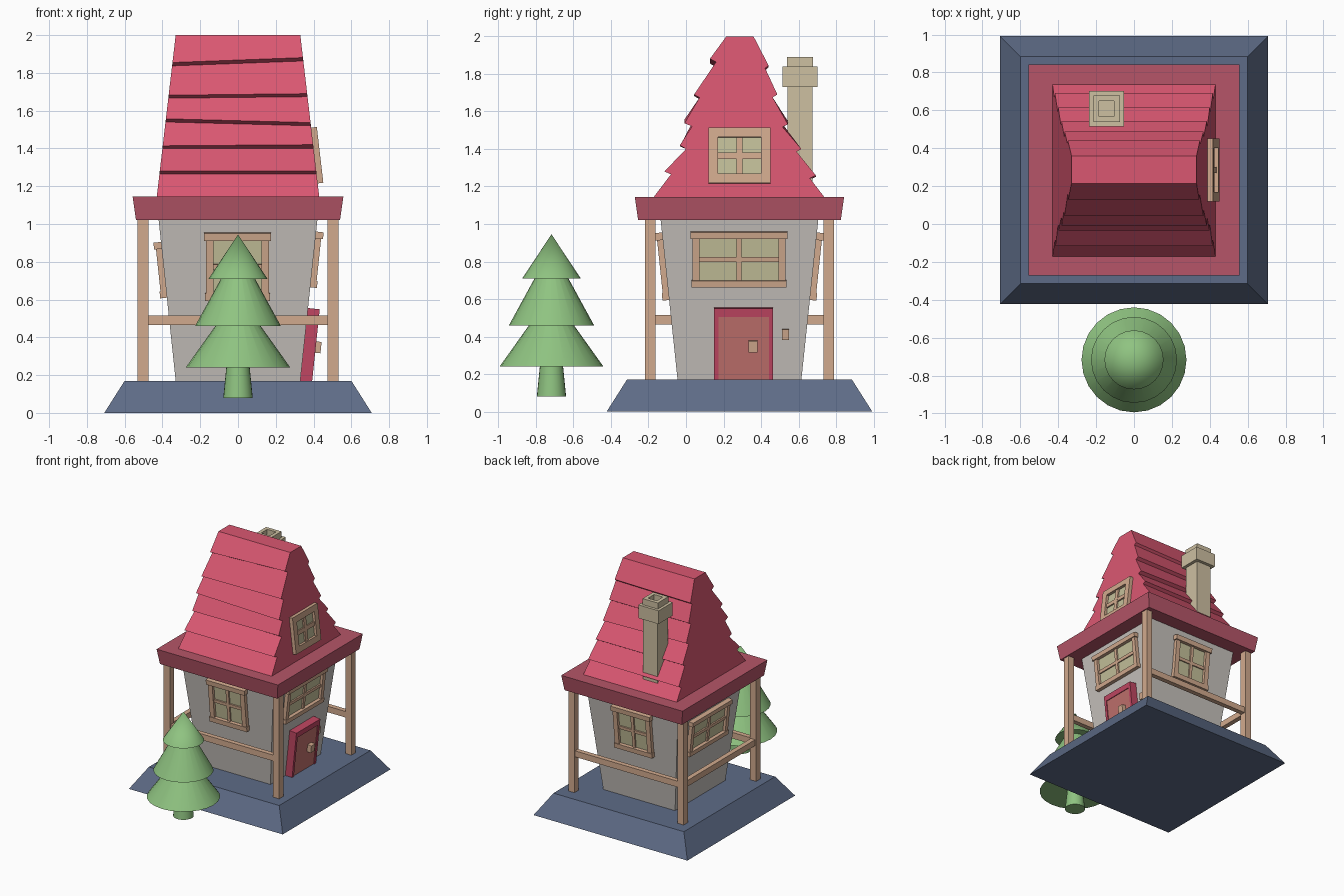
import bpy, bmesh, math
from mathutils import Matrix, Vector

if "Cube" in bpy.data.objects:
    bpy.data.objects.remove(bpy.data.objects["Cube"])

CY = 0.285  # house centre in y


def mat(name, r, g, b):
    m = bpy.data.materials.new(name)
    m.diffuse_color = [(c / 255) ** 2.2 for c in (r, g, b)] + [1]
    m.use_nodes = True
    m.node_tree.nodes["Principled BSDF"].inputs["Base Color"].default_value = m.diffuse_color
    return m


STONE = mat("slate", 94, 107, 134)
WALL = mat("plaster", 196, 191, 186)
ROOF = mat("roof_red", 217, 88, 113)
EAVE = mat("eave_red", 180, 86, 104)
WOOD = mat("wood", 208, 168, 140)
GLASS = mat("glass", 194, 190, 152)
DOOR = mat("door_red", 190, 72, 98)
PANEL = mat("door_panel", 190, 112, 108)
BRICK = mat("chimney_stone", 204, 190, 160)
LEAF = mat("tree_green", 142, 194, 128)


def finish(name, bm, material):
    bmesh.ops.recalc_face_normals(bm, faces=bm.faces)
    me = bpy.data.meshes.new(name)
    bm.to_mesh(me)
    bm.free()
    me.materials.append(material)
    ob = bpy.data.objects.new(name, me)
    bpy.context.collection.objects.link(ob)
    return ob


def add_box(bm, x0, x1, y0, y1, z0, z1):
    m = Matrix.Translation(((x0 + x1) / 2, (y0 + y1) / 2, (z0 + z1) / 2))
    m = m @ Matrix.Diagonal((x1 - x0, y1 - y0, z1 - z0, 1))
    return bmesh.ops.create_cube(bm, size=1, matrix=m)["verts"]


def boxes(name, material, *dims):
    bm = bmesh.new()
    for d in dims:
        add_box(bm, *d)
    return finish(name, bm, material)


def frustum(name, material, low, high, z0, z1):
    bm = bmesh.new()
    for v in add_box(bm, -1, 1, -1, 1, z0, z1):
        s = high if v.co.z > (z0 + z1) / 2 else low
        v.co = (v.co.x * s, CY + v.co.y * s, v.co.z)
    return finish(name, bm, material)


def body_wall(z):
    return 0.33 + (z - 0.17) * 0.106, 0.106


def gable_wall(z):
    return 0.43 - (z - 1.145) * 0.117, -0.117


def on_wall(name, material, turn, slabs, wall=body_wall):
    """Slabs (u0, u1, z0, z1, out0, out1) laid on a leaning wall; turn 0 front, 1 right, 2 back, 3 left."""
    bm = bmesh.new()
    for u0, u1, z0, z1, w0, w1 in slabs:
        for v in add_box(bm, u0, u1, w0, w1, z0, z1):
            h, slope = wall(v.co.z)
            v.co = (v.co.x, -(h + v.co.y), v.co.z - v.co.y * slope)
    bm.transform(Matrix.Translation((0, CY, 0)) @ Matrix.Rotation(turn * math.pi / 2, 4, 'Z'))
    return finish(name, bm, material)


def window(name, turn, u0, u1, z0, z1, t=0.04, bar=0.013, wall=body_wall, lip=0.01):
    um, zm = (u0 + u1) / 2, (z0 + z1) / 2
    on_wall(name + "_frame", WOOD, turn, [
        (u0, u0 + t, z0 + t, z1 - t, -0.02, 0.03),
        (u1 - t, u1, z0 + t, z1 - t, -0.02, 0.03),
        (u0 - lip, u1 + lip, z1 - t, z1, -0.02, 0.03 + lip),
        (u0 - lip / 2, u1 + lip / 2, z0, z0 + t, -0.02, 0.03 + lip / 2),
        (um - bar, um + bar, z0 + t, z1 - t, 0, 0.02),
        (u0 + t, u1 - t, zm - bar, zm + bar, 0, 0.019)], wall)
    on_wall(name + "_glass", GLASS, turn, [(u0 + t, u1 - t, z0 + t, z1 - t, -0.01, 0.008)], wall)


# Plinth, body and eave slab
frustum("base", STONE, 0.708, 0.60, 0, 0.17)
frustum("house_body", WALL, 0.33, 0.421, 0.17, 1.03)
frustum("eave", EAVE, 0.54, 0.558, 1.02, 1.145)

# Roof: stepped shingle profile (y, z, tilt), ends leaning inward
profile = [(-0.175, 1.14, 0), (-0.08, 1.265, 0), (-0.115, 1.28, 0), (0.0, 1.40, 0),
           (-0.033, 1.417, .003), (0.033, 1.53, -.01), (-0.008, 1.547, -.01),
           (0.072, 1.67, .004), (0.043, 1.686, .004), (0.16, 1.85, .013), (0.128, 1.868, .013),
           (0.215, 2.0, 0), (0.36, 2.0, 0),
           (0.44, 1.84, .005), (0.422, 1.825, .005), (0.487, 1.69, 0), (0.462, 1.675, 0),
           (0.543, 1.54, -.008), (0.515, 1.525, -.008), (0.615, 1.40, 0), (0.59, 1.385, 0),
           (0.692, 1.255, .004), (0.66, 1.24, .004), (0.74, 1.14, 0)]
bm = bmesh.new()
ends = []
for side in (-1, 1):
    ends.append([bm.verts.new((side * gable_wall(z + side * t)[0], y, z + side * t)) for y, z, t in profile])
    bm.faces.new(ends[-1])
for i in range(len(profile)):
    j = (i + 1) % len(profile)
    bm.faces.new((ends[0][i], ends[0][j], ends[1][j], ends[1][i]))
finish("shingle_roof", bm, ROOF)

# Chimney: shaft, collar and a hollow pot
CX, CH = -0.145, 0.608
boxes("chimney", BRICK,
      (CX - .067, CX + .067, CH - .067, CH + .067, 1.22, 1.75),
      (CX - .093, CX + .093, CH - .093, CH + .093, 1.73, 1.84))
boxes("chimney_pot", BRICK,
      *[(CX - .07, CX + .07, CH + a, CH + a + .03, 1.82, 1.89) for a in (-.07, .04)],
      *[(CX + a, CX + a + .03, CH - .04, CH + .04, 1.82, 1.89) for a in (-.07, .04)])

# Porch posts and rails (open on the door side)
P, R = 0.475, 0.028
for sx, nx in ((-1, "left"), (1, "right")):
    for sy, ny in ((-1, "front"), (1, "back")):
        x, y = sx * 0.503, CY + sy * P
        boxes(f"{ny}_{nx}_post", WOOD, (x - R, x + R, y - R, y + R, 0.16, 1.03))
for sy, ny in ((-1, "front"), (1, "back")):
    y = CY + sy * P
    boxes(ny + "_rail", WOOD, (-0.5, 0.5, y - .02, y + .02, 0.465, 0.515))
boxes("left_rail", WOOD, (-0.523, -0.483, CY - P, CY + P, 0.465, 0.515))

# Windows
window("front_window", 0, -0.17, 0.165, 0.595, 0.955)
window("back_window", 2, -0.17, 0.17, 0.595, 0.955)
window("right_window", 1, -0.25, 0.245, 0.665, 0.96, t=0.036)
window("left_window", 3, -0.25, 0.25, 0.61, 0.905, t=0.036)
window("gable_window", 1, -0.165, 0.165, 1.215, 1.51, t=0.05, bar=0.017, wall=gable_wall, lip=0)

# Door with handle, and a bell plate beside it
on_wall("door_frame", DOOR, 1, [(-0.135, -0.112, 0.165, 0.555, -.01, .062), (0.158, 0.18, 0.165, 0.555, -.01, .062),
                                (-0.112, 0.158, 0.51, 0.555, -.01, .062)])
on_wall("door_panel", PANEL, 1, [(-0.112, 0.158, 0.165, 0.51, -.01, .055)])
on_wall("door_handle", WOOD, 1, [(0.047, 0.097, 0.325, 0.385, .05, .09)])
on_wall("door_bell", WOOD, 1, [(0.228, 0.265, 0.385, 0.44, -.01, .02)])

# Tree: trunk and three stacked cones
for name, z0, z1, r0, r1 in (("tree_trunk", 0.08, 0.28, 0.078, 0.058), ("lower_foliage", 0.24, 0.60, 0.277, 0.02),
                             ("middle_foliage", 0.46, 0.82, 0.227, 0.03), ("top_foliage", 0.71, 0.945, 0.156, 0.0)):
    bm = bmesh.new()
    bmesh.ops.create_cone(bm, cap_ends=True, segments=24, radius1=r0, radius2=r1, depth=z1 - z0,
                          matrix=Matrix.Translation((0, -0.717, (z0 + z1) / 2)))
    ob = finish(name, bm, LEAF)
    for f in ob.data.polygons:
        f.use_smooth = len(f.vertices) <= 4
    bpy.context.view_layer.objects.active = ob
    ob.select_set(True)
    bpy.ops.object.shade_smooth_by_angle(angle=math.radians(40))
    ob.select_set(False)
